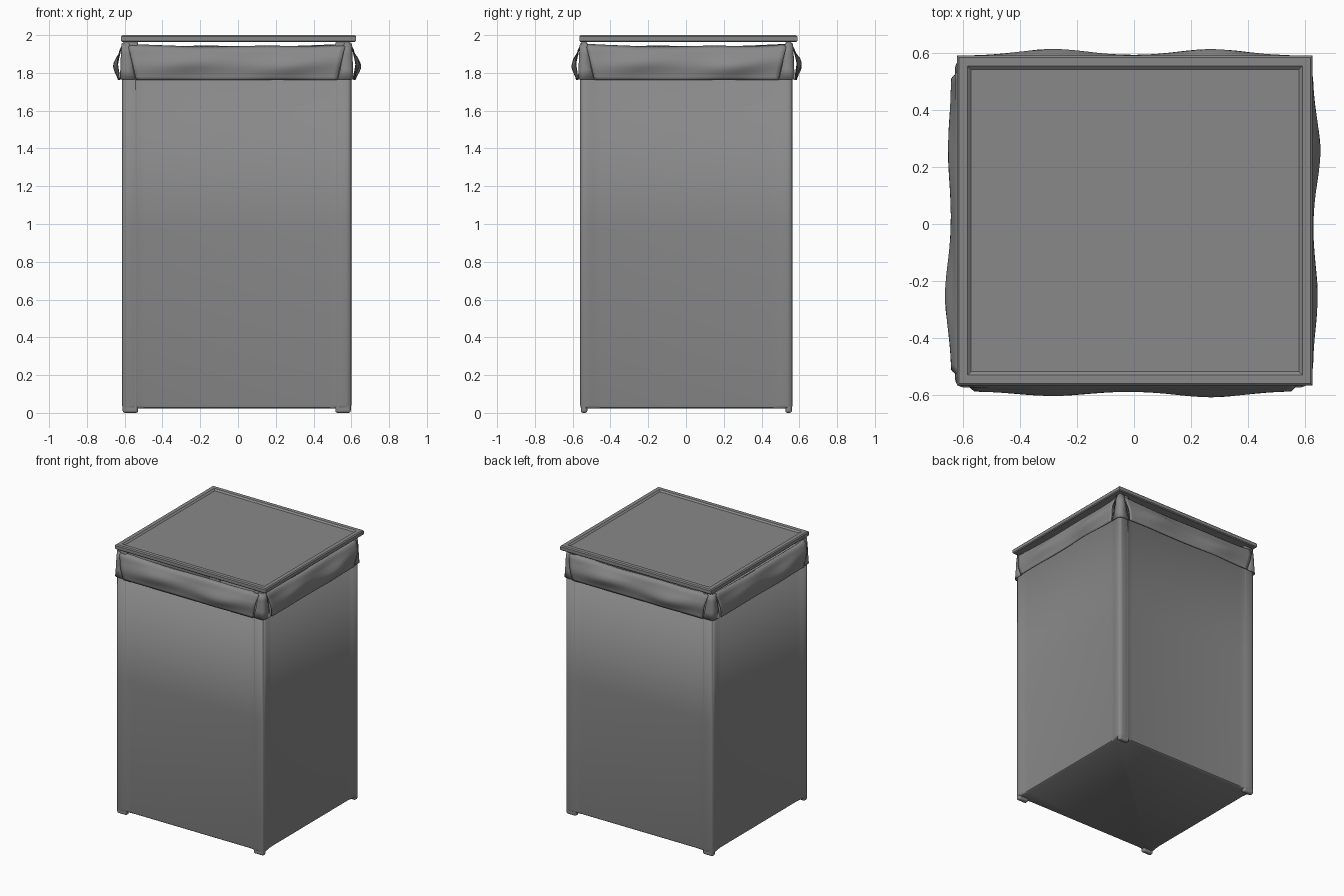
import bpy, bmesh, math
from mathutils import Vector

cube = bpy.data.objects.get("Cube")
if cube:
    bpy.data.objects.remove(cube, do_unlink=True)

grey = bpy.data.materials.new("warm grey")
grey.use_nodes = True
COLOUR = (0.25, 0.25, 0.25, 1)
grey.diffuse_color = COLOUR
grey.node_tree.nodes["Principled BSDF"].inputs["Base Color"].default_value = COLOUR

HX, HY = 0.607, 0.562      # half size of the basket
CENTRE = Vector((-0.007, 0.002, 0))


def finish(name, bm, angle=40, thickness=0.0, bevel=0.0):
    bmesh.ops.recalc_face_normals(bm, faces=bm.faces)
    mesh = bpy.data.meshes.new(name)
    bm.to_mesh(mesh)
    bm.free()
    mesh.materials.append(grey)
    ob = bpy.data.objects.new(name, mesh)
    bpy.context.collection.objects.link(ob)
    if thickness:
        mod = ob.modifiers.new("Thickness", 'SOLIDIFY')
        mod.thickness = thickness
        mod.offset = -1
    if bevel:
        mod = ob.modifiers.new("Soft edges", 'BEVEL')
        mod.width = bevel
        mod.segments = 3
        mod.limit_method = 'ANGLE'
    bpy.ops.object.select_all(action='DESELECT')
    ob.select_set(True)
    bpy.context.view_layer.objects.active = ob
    bpy.ops.object.shade_smooth_by_angle(angle=math.radians(angle))
    return ob


def loft(bm, rows, closed=False):
    rings = [[bm.verts.new(p) for p in row] for row in rows]
    for a, b in zip(rings, rings[1:]):
        n = len(a)
        for i in range(n if closed else n - 1):
            j = (i + 1) % n
            bm.faces.new((a[i], a[j], b[j], b[i]))
    return rings


def box(name, x0, x1, y0, y1, z0, z1, bevel):
    bm = bmesh.new()
    bmesh.ops.create_cube(bm, size=1)
    for v in bm.verts:
        v.co = ((x0 + x1) / 2 + v.co.x * (x1 - x0),
                (y0 + y1) / 2 + v.co.y * (y1 - y0),
                (z0 + z1) / 2 + v.co.z * (z1 - z0))
    return finish(name, bm, bevel=bevel)


def outline(z, inset=0.0):
    """Rounded posts at the corners with slightly hollow panels between."""
    r, dip = 0.025, 0.01
    arc = [math.radians(15 * k) for k in range(7)]
    quarter = [(HX - dip, HY - 0.11), (HX - dip * 0.6, HY - 0.07), (HX, HY - 0.045)]
    quarter += [(HX - r + r * math.cos(a), HY - r + r * math.sin(a)) for a in arc]
    quarter += [(HX - 0.06, HY), (HX - 0.085, HY - dip * 0.6), (HX - 0.12, HY - dip)]
    points = []
    for sx, sy in ((1, 1), (-1, 1), (-1, -1), (1, -1)):
        part = [(sx * x, sy * y) for x, y in quarter]
        points += part if sx * sy > 0 else part[::-1]
    kx, ky = (HX - inset) / HX, (HY - inset) / HY
    return [CENTRE + Vector((x * kx, y * ky, z)) for x, y in points]


# Fabric bag, open at the top
bm = bmesh.new()
rings = loft(bm, [outline(0.022, 0.012), outline(0.028, 0.003), outline(0.04), outline(1.0),
                  outline(1.94)], closed=True)
bm.faces.new(rings[0])
finish("fabric_bag", bm, thickness=0.008)

# Corner posts, running from the feet to the lid
for sx, side in ((1, "left"), (-1, "right")):
    for sy, end in ((-1, "front"), (1, "back")):
        xs = sorted(CENTRE.x + sx * v for v in (HX - 0.085, HX - 0.003))
        ys = sorted(CENTRE.y + sy * v for v in (HY - 0.038, HY - 0.003))
        box(f"{end}_{side}_post", *xs, *ys, 0, 1.966, 0.012)

        # Cloth folded tightly over the corner, widening downwards
        bm = bmesh.new()
        rows = []
        for z, w, off in ((1.955, 0.04, 0.002), (1.9, 0.05, 0.006),
                          (1.82, 0.068, 0.009), (1.765, 0.085, 0.012)):
            X, Y, r = HX + off, HY + off, 0.03
            pts = [(X, Y - w)]
            pts += [(X - r + r * math.cos(a), Y - r + r * math.sin(a))
                    for a in (math.radians(18 * k) for k in range(6))]
            pts.append((X - w, Y))
            rows.append([CENTRE + Vector((sx * x, sy * y, z)) for x, y in pts])
        loft(bm, rows)
        finish(f"{end}_{side}_corner_fold", bm, angle=60, thickness=0.004)


def cuff(name, normal, half, wall, hump_a, hump_b):
    """Loose folded-over flap with two soft bulges along its length."""
    normal = Vector(normal)
    along = Vector((-normal.y, normal.x, 0))
    n, m = 40, 12
    rows = []
    for k in range(m + 1):
        v = k / m
        row = []
        for i in range(n + 1):
            u = 2 * i / n - 1
            swell = (hump_a * math.exp(-((u + 0.5) / 0.3) ** 2)
                     + hump_b * math.exp(-((u - 0.5) / 0.3) ** 2))
            centre = 0.55 + 0.07 * math.sin(5 * u)
            bulge = math.exp(-((v - centre) / 0.3) ** 2)
            lip = 0.022 * min(1, v / 0.15) ** 0.5
            out = -0.012 + lip + 0.006 * v + (0.012 + swell) * bulge * min(1, 3 * v)
            top = 1.942 + 0.012 * u ** 4 + 0.002 * math.sin(6 * u)
            z = top + (1.763 - top) * v
            reach = half - 0.03 - 0.045 * v
            row.append(CENTRE + along * (u * reach) + normal * (wall + out) + Vector((0, 0, z)))
        rows.append(row)
    bm = bmesh.new()
    loft(bm, rows)
    finish(name, bm, angle=60, thickness=0.005)


cuff("front_cuff", (0, -1, 0), HX, HY, 0.017, 0.021)
cuff("back_cuff", (0, 1, 0), HX, HY, 0.023, 0.023)
cuff("left_cuff", (1, 0, 0), HY, HX, 0.018, 0.027)
cuff("right_cuff", (-1, 0, 0), HY, HX, 0.012, 0.022)

# Lid: a frame with a sunken top panel
bm = bmesh.new()


def rect(inset, z):
    x, y = 0.622 - inset, 0.577 - inset
    return [(0.003 + a * x, 0.012 + b * y, z) for a, b in ((-1, -1), (1, -1), (1, 1), (-1, 1))]


rings = loft(bm, [rect(0.006, 1.964), rect(0, 1.97), rect(0, 1.993), rect(0.007, 2.0),
                  rect(0.036, 2.0), rect(0.048, 1.99)], closed=True)
bm.faces.new(rings[0])
bm.faces.new(rings[-1])
finish("lid", bm, angle=30)
